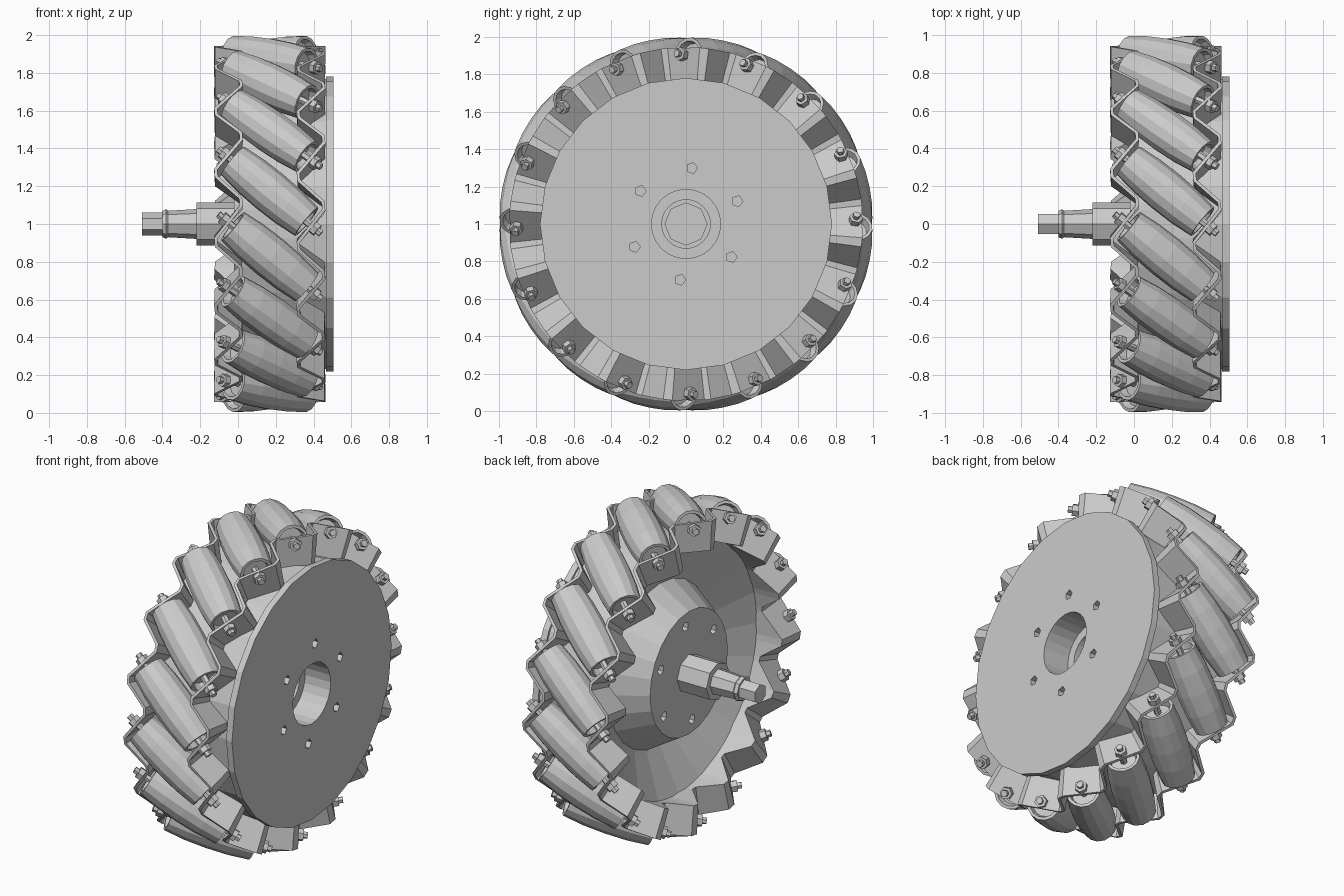
import bpy, bmesh, math
from mathutils import Matrix, Vector

if "Cube" in bpy.data.objects:
    bpy.data.objects.remove(bpy.data.objects["Cube"])

N = 16                       # rollers around the wheel
TILT = math.radians(40)      # roller skew
CX, D = 0.168, 0.885         # wheel mid-plane x, roller axis radius
CA, SA = math.cos(TILT), math.sin(TILT)
PITCH = 2 * math.pi / N
AXLE = Matrix.Translation((0, 0, 1))


def make_object(name, mesh, matrix=AXLE):
    ob = bpy.data.objects.new(name, mesh)
    ob.matrix_world = matrix
    bpy.context.collection.objects.link(ob)
    return ob


def lathe(name, profile, sides, closed=False):
    """Spin (x, radius) points around the x axis."""
    bm = bmesh.new()
    rings = []
    for x, r in profile:
        if r == 0:
            rings.append([bm.verts.new((x, 0, 0))] * sides)
        else:
            rings.append([bm.verts.new((x, r * math.sin(2 * math.pi * i / sides),
                                        r * math.cos(2 * math.pi * i / sides)))
                          for i in range(sides)])
    pairs = list(zip(rings, rings[1:]))
    if closed:
        pairs.append((rings[-1], rings[0]))
    for a, b in pairs:
        for i in range(sides):
            j = (i + 1) % sides
            bm.faces.new(list(dict.fromkeys((a[i], a[j], b[j], b[i]))))
    bmesh.ops.recalc_face_normals(bm, faces=bm.faces)
    mesh = bpy.data.meshes.new(name)
    bm.to_mesh(mesh)
    bm.free()
    return mesh


def mirrored(half):
    return half + [(-x, r) for x, r in reversed(half) if x != 0]


# Rollers and their bolts
roller = lathe("roller", mirrored([(-.215, 0), (-.215, .07), (-.255, .08), (-.255, .097),
                                   (-.13, .111), (0, .115)]), 14)
bolt = lathe("roller_bolt", mirrored([(-.355, 0), (-.355, .02), (-.33, .02), (-.33, .036),
                                      (-.292, .036), (-.292, .02)]), 6)
for k in range(N):
    phi = (k + 0.5) * PITCH
    out = Vector((0, math.cos(phi), math.sin(phi)))
    tan = Vector((0, -math.sin(phi), math.cos(phi)))
    axis = Vector((CA, 0, 0)) + SA * tan
    m = Matrix((axis, out.cross(axis), out)).transposed().to_4x4()
    m.translation = Vector((CX, 0, 1)) + D * out
    make_object(f"roller_{k + 1}", roller, m)
    make_object(f"roller_bolt_{k + 1}", bolt, m)

# Zigzag rim: a tab across each roller end, joined by strips parallel to the rollers
T, C = 0.285, 0.028
HALF = D * PITCH * CA / 2
right = [(T - C, -HALF), (T, -HALF + C), (T, HALF - C), (T + C, HALF)]
left = [(-a, -p) for a, p in reversed(right)]
bm = bmesh.new()


def zigzag(points, radius, shift):
    ring = []
    for k in range(N):
        for a, p in points:
            ang = (k + 0.5 + shift) * PITCH + (a * SA + p * CA) / D
            ring.append(bm.verts.new((CX + a * CA - p * SA,
                                      radius * math.cos(ang), radius * math.sin(ang))))
    return ring


rings = [zigzag(left, .945, 1), zigzag(left, .77, 1), zigzag(right, .77, 0), zigzag(right, .945, 0)]
for a, b in zip(rings, rings[1:]):
    for i in range(4 * N):
        j = (i + 1) % (4 * N)
        bm.faces.new((a[i], a[j], b[j], b[i]))
bmesh.ops.recalc_face_normals(bm, faces=bm.faces)
rim_mesh = bpy.data.meshes.new("zigzag_rim")
bm.to_mesh(rim_mesh)
bm.free()
rim = make_object("zigzag_rim", rim_mesh)
solid = rim.modifiers.new("thickness", 'SOLIDIFY')
solid.thickness = 0.018
solid.offset = 0

# Wheel body: outer disc, drum, bowl, raised hub and stepped bore
body = make_object("wheel_body", lathe("wheel_body", [
    (.505, .185), (.505, .78), (.465, .78), (.465, .768), (.05, .768),
    (.18, .5), (-.02, .38), (-.02, .1), (.1, .1), (.1, .13), (.33, .13), (.33, .185)], 24, True))

# Six blind bolt holes in each face of the body
bm = bmesh.new()
for i in range(6):
    ang = math.radians(84 + 60 * i)
    for x in (-.02, .505):
        m = (Matrix.Translation((x, .3 * math.cos(ang), .3 * math.sin(ang)))
             @ Matrix.Rotation(math.pi / 2, 4, 'Y'))
        bmesh.ops.create_cone(bm, cap_ends=True, segments=5, radius1=.03, radius2=.03, depth=.12, matrix=m)
cut_mesh = bpy.data.meshes.new("hole_cutter")
bm.to_mesh(cut_mesh)
bm.free()
cutter = make_object("hole_cutter", cut_mesh)
cutter.hide_render = True
mod = body.modifiers.new("bolt_holes", 'BOOLEAN')
mod.operation = 'DIFFERENCE'
mod.solver = 'EXACT'
mod.object = cutter
bpy.context.view_layer.objects.active = body
bpy.ops.object.modifier_apply(modifier=mod.name)
bpy.data.objects.remove(cutter)

# Stepped drive shaft
make_object("shaft_collar", lathe("shaft_collar", [(.11, 0), (.11, .115), (-.22, .115), (-.22, 0)], 8))
make_object("shaft_neck", lathe("shaft_neck", [(-.2, 0), (-.2, .08), (-.37, .07), (-.38, .078),
                                               (-.4, .07), (-.4, 0)], 8))
make_object("shaft_tip", lathe("shaft_tip", [(-.39, 0), (-.39, .06), (-.508, .06), (-.508, 0)], 6))
